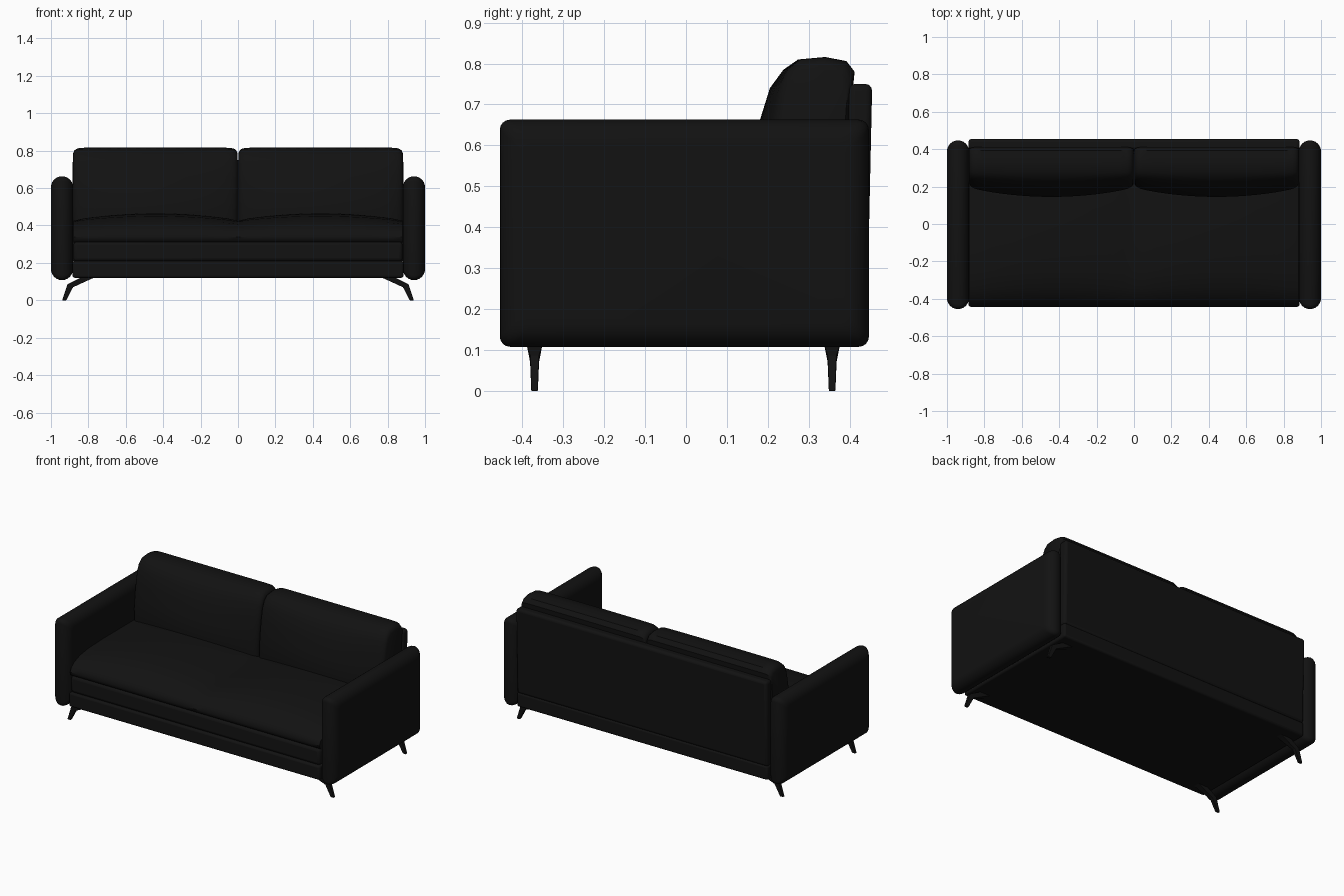
import bpy, bmesh
from math import sin, cos, pi, radians

if "Cube" in bpy.data.objects:
    bpy.data.objects.remove(bpy.data.objects["Cube"])

black = bpy.data.materials.new("black_fabric")
black.diffuse_color = (0.006, 0.006, 0.006, 1)
black.use_nodes = True
black.node_tree.nodes["Principled BSDF"].inputs["Base Color"].default_value = black.diffuse_color


def finish(name, bm, bevel=0, angle=40):
    bmesh.ops.recalc_face_normals(bm, faces=bm.faces)
    me = bpy.data.meshes.new(name)
    bm.to_mesh(me)
    bm.free()
    ob = bpy.data.objects.new(name, me)
    bpy.context.collection.objects.link(ob)
    me.materials.append(black)
    if bevel:
        m = ob.modifiers.new("bevel", 'BEVEL')
        m.width, m.segments = bevel, 3
    bpy.ops.object.select_all(action='DESELECT')
    ob.select_set(True)
    bpy.context.view_layer.objects.active = ob
    bpy.ops.object.shade_smooth_by_angle(angle=radians(angle))
    return ob


def loft(name, rings, bevel=0, angle=40):
    """Skin a list of equal closed rings and cap both ends."""
    bm = bmesh.new()
    vs = [[bm.verts.new(p) for p in r] for r in rings]
    n = len(vs[0])
    for a, b in zip(vs, vs[1:]):
        for i in range(n):
            j = (i + 1) % n
            bm.faces.new((a[i], a[j], b[j], b[i]))
    bm.faces.new(vs[0])
    bm.faces.new(vs[-1])
    return finish(name, bm, bevel, angle)


def box(name, x, y0, y1, z0, z1, bevel, lean=0):
    rings = [[(s * x, y0, z0), (s * x, y1, z0), (s * x, y1 + lean, z1),
              (s * x, y0 + lean, z1)] for s in (-1, 1)]
    return loft(name, rings, bevel)


def rounded_rect(y0, y1, z0, z1, r, n=4):
    corners = ((y1 - r, z1 - r), (y0 + r, z1 - r), (y0 + r, z0 + r), (y1 - r, z0 + r))
    return [(cy + r * cos((k + i / n) * pi / 2), cz + r * sin((k + i / n) * pi / 2))
            for k, (cy, cz) in enumerate(corners) for i in range(n + 1)]


# Frame, lower seat layer and back panel
box("base", 0.885, -0.443, 0.443, 0.12, 0.21, 0.012)
box("lower_seat", 0.88, -0.434, 0.40, 0.208, 0.313, 0.018)
box("back_panel", 0.885, 0.385, 0.443, 0.205, 0.75, 0.016, 0.012)

# Seat cushion with two soft crowns and a rolled front edge
rings = []
for i in range(33):
    x = -0.88 + 1.76 * i / 32
    c = abs(sin(pi * x / 0.88)) ** 0.7
    rings.append([(x, y, z + k * c) for y, z, k in (
        (-0.415, 0.308, 0), (-0.43, 0.318, 0), (-0.436, 0.338, 0),
        (-0.425, 0.362, 0.005), (-0.395, 0.385, 0.01), (-0.34, 0.407, 0.02),
        (-0.25, 0.42, 0.03), (-0.10, 0.425, 0.037), (0.08, 0.425, 0.04),
        (0.22, 0.425, 0.035), (0.38, 0.42, 0), (0.38, 0.308, 0))])
loft("seat_cushion", rings)

# Back cushions: leaning profile (y, z, bulge), narrowed toward the side edges
profile = ((0.20, 0.37, 0.045), (0.20, 0.43, 0.052), (0.20, 0.50, 0.055),
           (0.207, 0.58, 0.047), (0.217, 0.66, 0.037), (0.232, 0.74, 0.027),
           (0.25, 0.785, 0.012), (0.278, 0.81, 0.004), (0.34, 0.816, 0),
           (0.392, 0.806, 0), (0.412, 0.78, 0), (0.404, 0.70, 0), (0.39, 0.37, 0))
edge = ((0, 0.86), (0.008, 0.93), (0.02, 0.97), (0.04, 0.995), (0.08, 1))
stations = list(edge) + [(0.08 + 0.84 * i / 14, 1) for i in range(1, 14)]
stations += [(1 - u, s) for u, s in reversed(edge)]
for side, label in ((-1, "left"), (1, "right")):
    rings = []
    for u, s in stations:
        f = sin(pi * u) ** 0.7 if 0 < u < 1 else 0
        rings.append([(side * (0.002 + 0.88 * u), 0.31 + (y - k * f - 0.31) * s,
                       0.6 + (z - 0.6) * s) for y, z, k in profile])
    loft(label + "_back_cushion", rings)

    # Padded arm: rounded slab with soft edges on both faces
    rings = []
    for i in range(13):
        t = -pi / 2 + pi * i / 12
        d = 0.058 * (1 - cos(t))
        rings.append([(side * (0.941 + 0.059 * sin(t)), y, z) for y, z in
                      rounded_rect(-0.455 + d, 0.447 - d, 0.108 + d, 0.663 - d, 0.025)])
    loft(label + "_arm", rings)

    # Bent tapered legs: foot, knee and mounting end as (outer, inner, half width)
    for yc, where in ((-0.37, "front"), (0.357, "back")):
        rings = []
        for (xo, zo), (xi, zi), w in (((0.94, 0), (0.918, 0), 0.008),
                                      ((0.912, 0.086), (0.882, 0.07), 0.011),
                                      ((0.86, 0.112), (0.79, 0.112), 0.019),
                                      ((0.83, 0.125), (0.76, 0.125), 0.02)):
            rings.append([(side * xo, yc - w, zo), (side * xo, yc + w, zo),
                          (side * xi, yc + w, zi), (side * xi, yc - w, zi)])
        loft(label + "_" + where + "_leg", rings, 0.002)
